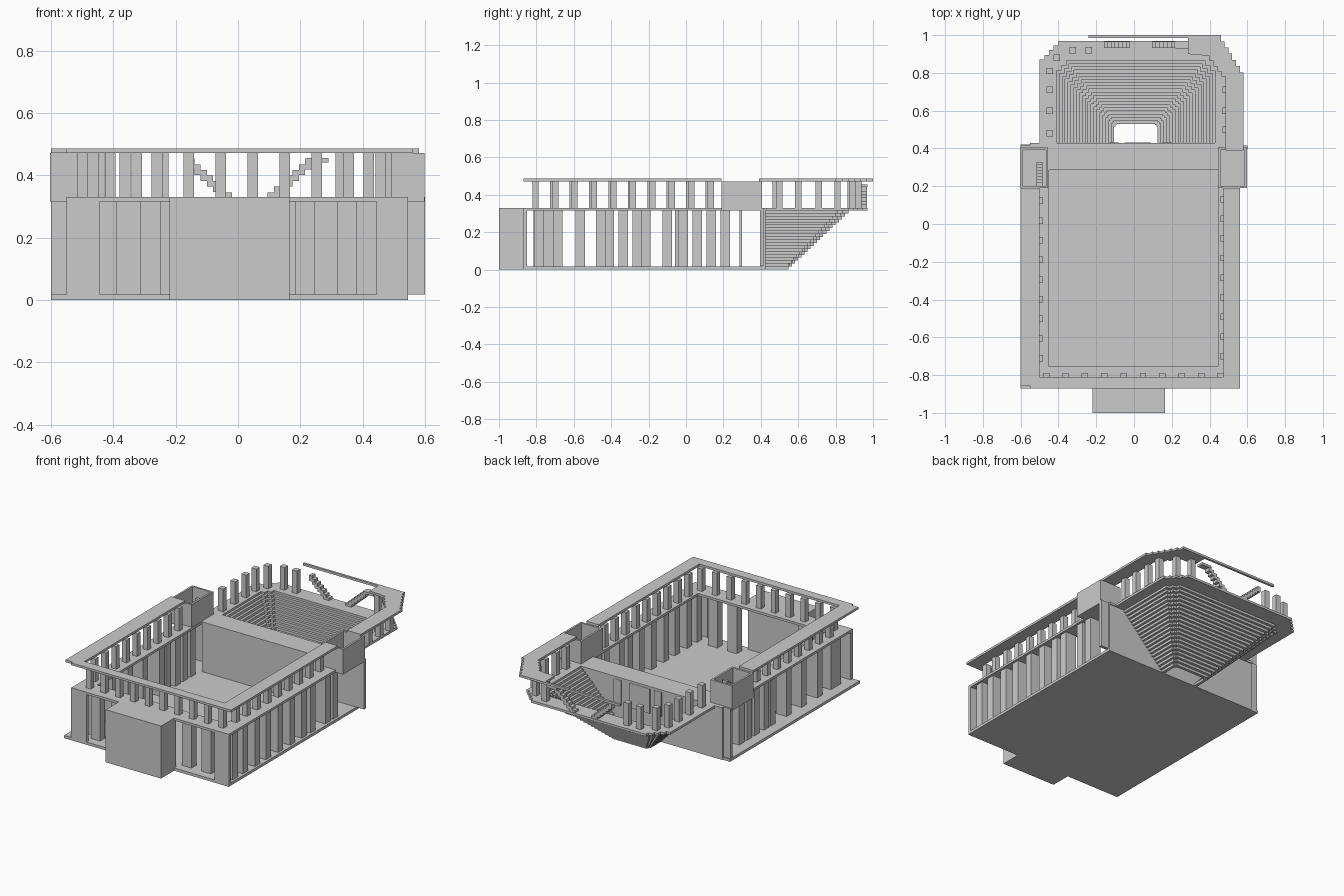
import bpy, bmesh


def prism(name, pts, z0, z1):
    """Extrude a plan outline between two heights."""
    bm = bmesh.new()
    f = bm.faces.new([bm.verts.new((x, y, z0)) for x, y in pts])
    r = bmesh.ops.extrude_face_region(bm, geom=[f])
    for v in r["geom"]:
        if isinstance(v, bmesh.types.BMVert):
            v.co.z = z1
    bmesh.ops.recalc_face_normals(bm, faces=bm.faces)
    me = bpy.data.meshes.new(name)
    bm.to_mesh(me)
    bm.free()
    ob = bpy.data.objects.new(name, me)
    bpy.context.collection.objects.link(ob)
    return ob


def box(name, x0, x1, y0, y1, z0, z1):
    return prism(name, [(x0, y0), (x1, y0), (x1, y1), (x0, y1)], z0, z1)


def post(name, x, y, wx, wy, z0, z1):
    return box(name, x - wx / 2, x + wx / 2, y - wy / 2, y + wy / 2, z0, z1)


def stair_line(a, b, n):
    """Stepped corner from a to b, moving in y first and then x."""
    pts = [a]
    for i in range(n):
        x, y = pts[-1]
        ny = a[1] + (b[1] - a[1]) * (i + 1) / n
        nx = a[0] + (b[0] - a[0]) * (i + 1) / n
        pts += [(x, ny), (nx, ny)]
    return pts


def arch(cx, w, top, c, n, y0=0.425):
    """Open horseshoe outline from right foot to left foot."""
    half = [(w, y0)] + stair_line((w, top - c), (w - c, top), n)
    return [(cx + x, y) for x, y in half] + [(cx - x, y) for x, y in reversed(half)]


# lower storey: floor, entrance block, walls
box("floor", -0.6, 0.545, -0.87, 0.42, 0, 0.017)
box("entrance_block", -0.22, 0.165, -1, -0.85, 0, 0.33)
box("front_corner_left", -0.55, -0.445, -0.87, -0.85, 0, 0.33)
box("front_corner_right", 0.445, 0.545, -0.87, -0.85, 0, 0.33)
box("stage_wall", -0.45, 0.445, 0.285, 0.3, 0, 0.33)
box("back_wall", -0.6, 0.6, 0.395, 0.415, 0.018, 0.33)
box("back_wall_plinth", -0.55, 0.545, 0.405, 0.425, 0, 0.33)
for x0, x1 in ((-0.13, -0.08), (-0.05, 0.09), (0.15, 0.2)):
    box("wall_panel", x0, x1, 0.42, 0.432, 0.16, 0.315)

# lower columns along both sides and the front
right_y = (-.785, -.685, -.565, -.455, -.335, -.215, -.1, -.015, .135, .21)
left_y = (-.75, -.7, -.565, -.41, -.26, -.1, -.035, .06, .135, .21)
for y in right_y:
    post("lower_column", 0.493, y, 0.075, 0.05, 0.015, 0.32)
for y in left_y:
    post("lower_column", -0.497, y, 0.075, 0.05, 0.015, 0.32)
for x in (-0.42, -0.28, 0.215, 0.35):
    post("front_column", x, -0.79, 0.065, 0.05, 0.015, 0.32)

# gallery deck around the court
box("deck_left", -0.55, -0.45, -0.87, 0.43, 0.315, 0.33)
box("deck_right", 0.445, 0.545, -0.87, 0.43, 0.315, 0.33)
box("deck_front", -0.45, 0.445, -0.87, -0.755, 0.315, 0.33)
box("deck_stage", -0.45, 0.445, 0.285, 0.43, 0.315, 0.33)

# upper columns
for i in range(10):
    post("upper_front_column", -0.465 + 0.1025 * i, -0.805, 0.034, 0.034, 0.33, 0.472)
for i in range(9):
    y = -0.7 + 0.104 * i
    post("upper_right_column", 0.475, y, 0.034, 0.034, 0.33, 0.472)
    post("upper_left_column", -0.5, y - 0.01, 0.034, 0.034, 0.33, 0.472)

# flat roof over the gallery
prism("gallery_roof", [(-0.6, 0.19), (-0.6, -0.855), (-0.55, -0.855), (-0.55, -0.87),
                       (0.56, -0.87), (0.56, 0.19), (0.475, 0.19), (0.475, -0.81),
                       (-0.5, -0.81), (-0.5, 0.19)], 0.472, 0.486)

# two open stair towers
for side, x0, x1 in (("left", -0.603, -0.455), ("right", 0.445, 0.598)):
    y0, y1, t = 0.19, 0.405, 0.012
    box(side + "_tower_floor", x0, x1, y0, y1, 0.315, 0.33)
    box(side + "_tower_front", x0, x1, y0, y0 + t, 0.33, 0.472)
    box(side + "_tower_back", x0, x1, y1 - t, y1, 0.33, 0.472)
    box(side + "_tower_inner", x0, x0 + t, y0 + t, y1 - t, 0.33, 0.472)
    box(side + "_tower_outer", x1 - t, x1, y0 + t, y1 - t, 0.33, 0.472)
for i in range(8):
    z = 0.345 + 0.015 * i
    box("tower_step", -0.515, -0.485, 0.2 + 0.016 * i, 0.216 + 0.016 * i, z - 0.025, z)

# seating bowl made of thin stepped tiers
N = 20


def tier(t):
    return arch(0.01, 0.115 + 0.305 * t, 0.53 + 0.335 * t, 0.02 + 0.06 * t, 3)


for i in range(N):
    ring = tier((i + 1.15) / N) + tier(i / N)[::-1]
    prism("seating_tier", ring, 0.316 * i / N, 0.316 * (i + 1) / N)
prism("bowl_deck", arch(0, 0.5, 0.97, 0.125, 5) + tier(1)[::-1], 0.315, 0.33)

# columns around the bowl
bowl_posts = [(-.445, .48), (-.445, .6), (-.445, .71), (-.445, .81), (-.41, .88),
              (-.325, .92), (-.24, .92), (.485, .5), (.485, .6), (.485, .71),
              (.485, .81), (.42, .89), (.33, .92)]
for x, y in bowl_posts:
    post("bowl_column", x, y, 0.034, 0.034, 0.33, 0.472)

# paired stairs at the rear of the bowl
for i in range(7):
    z = 0.345 + 0.018 * i
    for x in (-0.03 - 0.02 * i, 0.105 + 0.02 * i):
        post("rear_step", x, 0.95, 0.02, 0.035, max(0.33, z - 0.035), z)
box("rear_stair_landing", 0.22, 0.29, 0.93, 0.97, 0.44, 0.455)

# partial roof over the right half of the bowl and the long beam
prism("bowl_roof", [(0.485, 0.39), (0.58, 0.39)] + stair_line((0.58, 0.77), (0.44, 1), 7)
      + [(0.285, 1), (0.285, 0.9)] + stair_line((0.40, 0.89), (0.485, 0.78), 4), 0.472, 0.486)
box("roof_beam", -0.24, 0.29, 0.986, 1, 0.472, 0.486)
